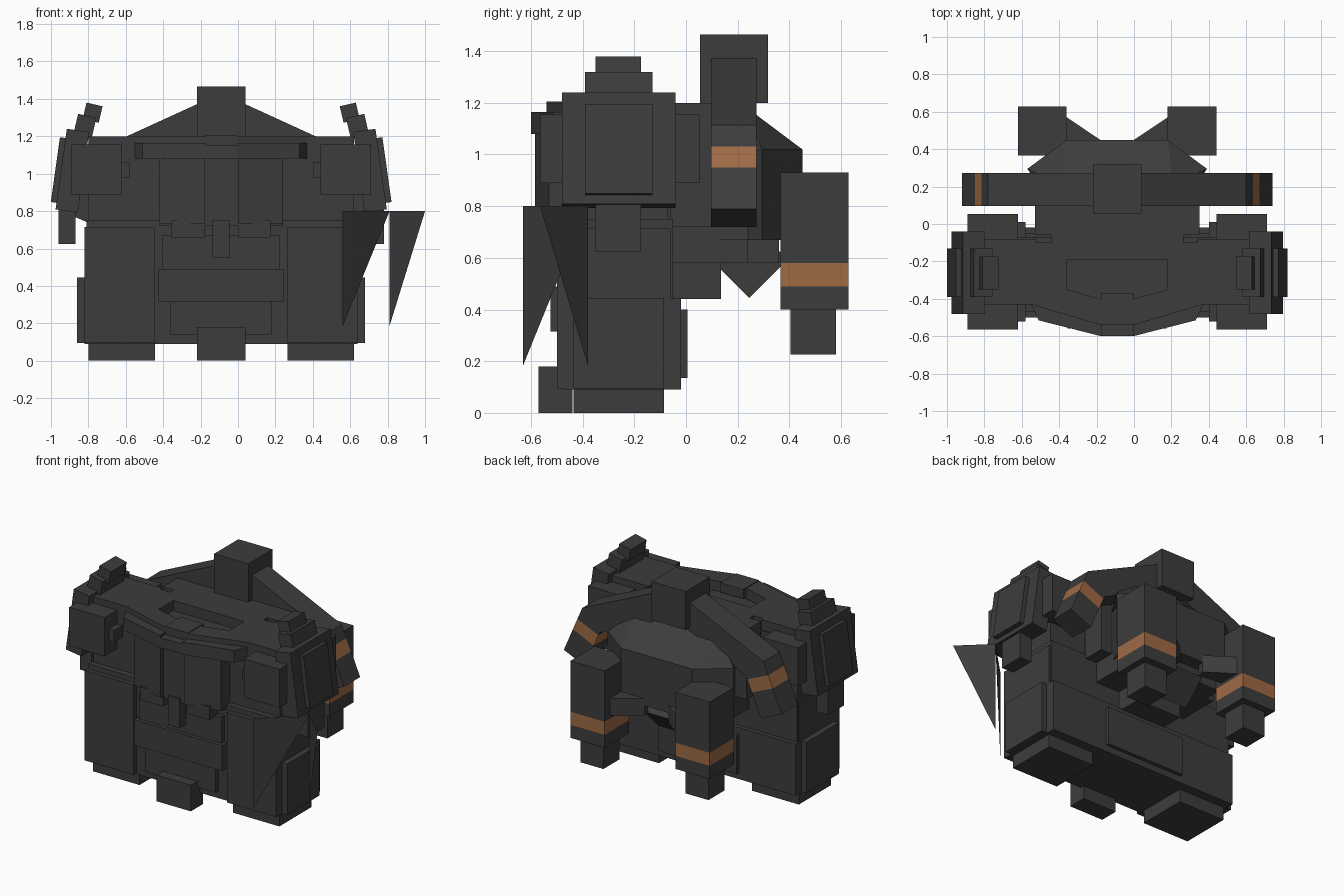
import bpy, bmesh, math
from mathutils import Matrix, Vector

if "Cube" in bpy.data.objects:
    bpy.data.objects.remove(bpy.data.objects["Cube"])

CENTRE = -0.09  # x of the symmetry plane


def material(name, colour):
    m = bpy.data.materials.new(name)
    m.use_nodes = True
    m.diffuse_color = colour
    bsdf = m.node_tree.nodes["Principled BSDF"]
    bsdf.inputs["Base Color"].default_value = colour
    bsdf.inputs["Roughness"].default_value = 0.8
    return m


GREY = material("charcoal grey", (0.046, 0.046, 0.046, 1))
COPPER = material("copper orange", (0.35, 0.145, 0.06, 1))


def finish(name, bm, mat, side=1):
    """Place a mesh built around the symmetry plane, flipped for side -1."""
    for v in bm.verts:
        v.co.x = CENTRE + side * v.co.x
    bmesh.ops.recalc_face_normals(bm, faces=bm.faces[:])
    mesh = bpy.data.meshes.new(name)
    bm.to_mesh(mesh)
    bm.free()
    mesh.materials.append(mat)
    ob = bpy.data.objects.new(name, mesh)
    bpy.context.collection.objects.link(ob)
    return ob


def prism(name, pts, lo, hi, axis="Z", mat=GREY, pair=False):
    """Extrude an outline along an axis; pair makes a left and a right one."""
    place = {"X": lambda p, h: (h, p[0], p[1]),
             "Y": lambda p, h: (p[0], h, p[1]),
             "Z": lambda p, h: (p[0], p[1], h)}[axis]
    for side in ((1, -1) if pair else (1,)):
        bm = bmesh.new()
        a = [bm.verts.new(place(p, lo)) for p in pts]
        b = [bm.verts.new(place(p, hi)) for p in pts]
        bm.faces.new(a)
        bm.faces.new(b)
        for i in range(len(pts)):
            j = (i + 1) % len(pts)
            bm.faces.new((a[i], a[j], b[j], b[i]))
        prefix = ("left_" if side > 0 else "right_") if pair else ""
        finish(prefix + name, bm, mat, side)


def box(name, x, y, z, mat=GREY, pair=False):
    prism(name, [(x[0], y[0]), (x[1], y[0]), (x[1], y[1]), (x[0], y[1])],
          z[0], z[1], "Z", mat, pair)


def tilted(name, corner, width, height, y, degrees):
    """Pair of boxes hung from their outer top corner and leaning inwards."""
    rot = Matrix.Rotation(math.radians(degrees), 2)
    outline = [Vector(corner) + rot @ Vector(p) for p in
               ((0, 0), (-width, 0), (-width, -height), (0, -height))]
    prism(name, outline, y[0], y[1], "Y", pair=True)


def wide(x):
    return (-x, x)


# Lower hull, legs and feet
box("lower_hull", wide(0.72), (-0.47, -0.05), (0.09, 0.75))
box("hull_base", wide(0.73), (-0.47, -0.02), (0.09, 0.445))
box("leg_front", (0.355, 0.73), (-0.5, -0.06), (0.095, 0.715), pair=True)
box("leg_side_plate", (0.7, 0.77), (-0.435, -0.085), (0.095, 0.445), pair=True)
box("foot", (0.355, 0.71), (-0.435, -0.085), (0, 0.1), pair=True)
box("back_plate", wide(0.3), (-0.05, 0.005), (0.135, 0.4))
box("front_lower_plate", wide(0.27), (-0.5, -0.4), (0.14, 0.33))
box("front_middle_plate", wide(0.335), (-0.525, -0.4), (0.315, 0.49))
box("front_upper_plate", wide(0.315), (-0.5, -0.4), (0.49, 0.67))
box("front_step", wide(0.13), (-0.57, -0.44), (0, 0.18))
box("belt_block", (0.09, 0.265), (-0.56, -0.4), (0.66, 0.75), pair=True)
box("belt_tongue", wide(0.045), (-0.57, -0.4), (0.55, 0.75))

# Torso and chest
box("torso", wide(0.71), (-0.43, -0.07), (0.7, 1.13))
prism("chest", [(-0.33, -0.1), (-0.33, -0.5), (-0.085, -0.555),
                (0.085, -0.555), (0.33, -0.5), (0.33, -0.1)], 0.72, 1.13)
prism("chest_plate", [(0.09, -0.585), (0.33, -0.53), (0.33, -0.45),
                      (0.09, -0.5)], 0.73, 1.1, pair=True)
prism("collar_bar", [(0.085, -0.6), (0.42, -0.515), (0.46, -0.43),
                     (0.085, -0.5)], 1.08, 1.165, pair=True)
box("collar_centre", wide(0.087), (-0.598, -0.5), (1.08, 1.15))
box("shoulder_deck", (0.43, 0.71), (-0.43, -0.08), (1.1, 1.2), pair=True)

# Deck frame around the sunken hatch
outer = [(-0.46, -0.1), (-0.46, -0.43), (-0.09, -0.54),
         (0.09, -0.54), (0.46, -0.43), (0.46, -0.1)]
inner = [(-0.27, -0.19), (-0.27, -0.35), (-0.09, -0.4),
         (0.09, -0.4), (0.27, -0.35), (0.27, -0.19)]
bm = bmesh.new()
loops = [[bm.verts.new((x, y, z)) for x, y in pts]
         for pts, z in ((outer, 1.12), (outer, 1.2), (inner, 1.2), (inner, 1.12))]
for k in range(4):
    p, q = loops[k], loops[(k + 1) % 4]
    for i in range(6):
        j = (i + 1) % 6
        bm.faces.new((p[i], p[j], q[j], q[i]))
finish("deck_frame", bm, GREY)
box("hatch_latch", wide(0.087), (-0.54, -0.37), (1.14, 1.205))

# Shoulder armour and arm stubs
tilted("shoulder_slab", (0.825, 1.24), 0.12, 0.435, (-0.48, -0.04), 8)
tilted("shoulder_panel", (0.862, 1.195), 0.08, 0.35, (-0.39, -0.13), 8)
tilted("shoulder_step", (0.765, 1.32), 0.1, 0.12, (-0.39, -0.13), 13)
tilted("shoulder_tip", (0.72, 1.38), 0.088, 0.09, (-0.35, -0.175), 13)
box("arm_stub", (0.78, 0.87), (-0.35, -0.175), (0.625, 0.85), pair=True)
for place, y, tab in (("front", (-0.565, -0.42), (-0.52, -0.42)),
                      ("rear", (-0.08, 0.053), (-0.1, 0.012))):
    box(place + "_shoulder_pad", (0.53, 0.8), y, (0.89, 1.155), pair=True)
    box(place + "_pad_tab", (0.49, 0.54), tab, (0.98, 1.06), pair=True)

# Backpack
box("backpack_core", wide(0.355), (-0.12, 0.24), (0.58, 1.2))
box("backpack_side", (0.35, 0.44), (-0.06, 0.1), (0.72, 1.2), pair=True)
box("backpack_floor", wide(0.3), (0, 0.36), (0.58, 0.7))
prism("backpack_shell", [(-0.27, 0.45), (-0.48, 0.295), (-0.4, 0.24), (-0.35, 0.1),
                         (0.35, 0.1), (0.4, 0.24), (0.48, 0.295), (0.27, 0.45)],
      0.67, 1.02)
bm = bmesh.new()
eave = [(-0.27, 0.45), (-0.48, 0.295), (-0.355, 0.1),
        (0.355, 0.1), (0.48, 0.295), (0.27, 0.45)]
for x, y in eave:
    bm.verts.new((x, y, 1.02))
for x, y in ((-0.3, 0.21), (0.3, 0.21), (-0.3, 0.1), (0.3, 0.1)):
    bm.verts.new((x, y, 1.2))
bmesh.ops.convex_hull(bm, input=bm.verts[:])
bmesh.ops.dissolve_limit(bm, angle_limit=0.01, verts=bm.verts[:], edges=bm.edges[:])
finish("backpack_roof", bm, GREY)
prism("tail_wedge", [(0.09, 0.6), (0.245, 0.445), (0.4, 0.6), (0.245, 0.7)],
      -0.13, 0.13, "X")
box("rear_hip_block", wide(0.17), (-0.06, 0.135), (0.44, 0.71))
box("top_block", wide(0.13), (0.055, 0.318), (1.2, 1.465))

# Folding arms with a copper band near the tip
ARM_Y = (0.097, 0.272)
elbow_out, elbow_in = Vector((0.69, 1.115)), Vector((0.557, 0.981))
tip_out, tip_in = Vector((0.83, 0.79)), Vector((0.67, 0.72))
prism("arm_upper", [(0.1, 1.385), elbow_out, elbow_in, (0.1, 1.19)],
      *ARM_Y, "Y", pair=True)
along = tip_out - elbow_out
across = tip_in - tip_out
cut = [elbow_out + along * t for t in (0.26, 0.51)]
prism("arm_lower", [elbow_out, cut[0], cut[0] + across, elbow_in],
      *ARM_Y, "Y", pair=True)
prism("arm_band", [cut[0], cut[1], cut[1] + across, cut[0] + across],
      *ARM_Y, "Y", COPPER, True)
prism("arm_tip", [cut[1], tip_out, tip_in, cut[1] + across],
      *ARM_Y, "Y", pair=True)

# Thrusters
POD_X, POD_Y = (0.27, 0.53), (0.365, 0.628)
box("thruster", POD_X, POD_Y, (0.58, 0.93), pair=True)
box("thruster_band", POD_X, POD_Y, (0.49, 0.58), COPPER, True)
box("thruster_base", POD_X, POD_Y, (0.4, 0.49), pair=True)
box("thruster_nozzle", (0.313, 0.487), (0.405, 0.58), (0.225, 0.4), pair=True)
prism("thruster_strut", [(0.09, 0.45), (0.28, 0.577), (0.3, 0.42), (0.1, 0.4)],
      0.6, 0.72, pair=True)

# Blade fins hanging on one side
for name, near, far in (("front_fin", (0.56, -0.63), (0.81, -0.38)),
                        ("rear_fin", (0.81, -0.38), (1.0, -0.565))):
    bm = bmesh.new()
    bm.faces.new([bm.verts.new((x - CENTRE, y, z)) for (x, y), z in
                  ((near, 0.185), (far, 0.8), (near, 0.8))])
    finish(name, bm, GREY)
